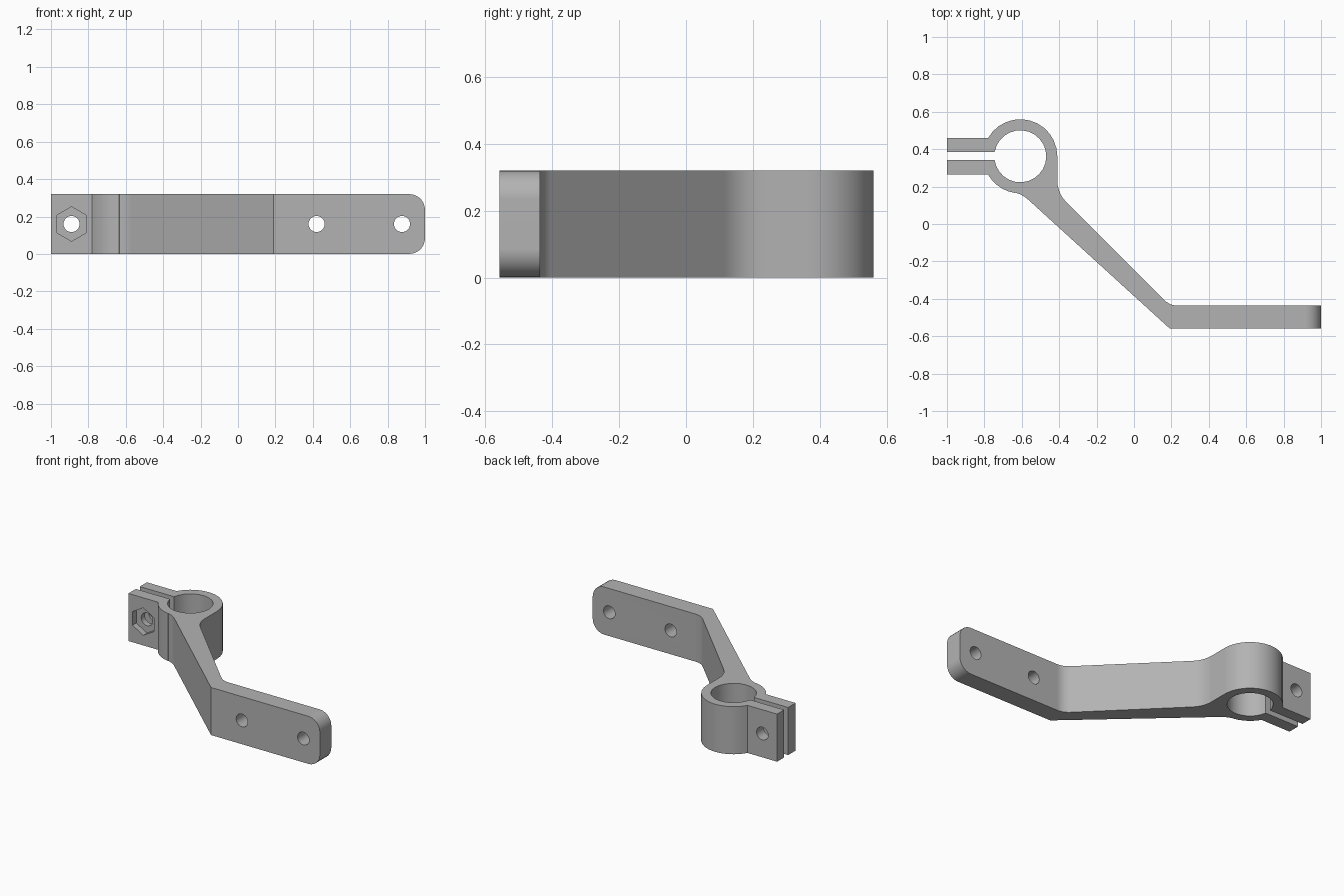
import bpy, bmesh
from math import cos, sin, pi, radians, atan2
from mathutils import Vector, Matrix

cube = bpy.data.objects.get("Cube")
if cube:
    bpy.data.objects.remove(cube)

HEIGHT = 0.32
MID = HEIGHT / 2
RING = Vector((-0.608, 0.362))
OUTER, INNER = 0.198, 0.139

grey = bpy.data.materials.new("plain_grey")
grey.use_nodes = True
grey.diffuse_color = (0.45, 0.45, 0.45, 1)
grey.node_tree.nodes["Principled BSDF"].inputs["Base Color"].default_value = grey.diffuse_color


def arc(centre, radius, start, end, steps):
    """Points along an arc, angles in degrees."""
    return [centre + radius * Vector((cos(a), sin(a)))
            for a in (radians(start + (end - start) * i / steps) for i in range(steps + 1))]


def fillet(before, corner, after, size, steps=5):
    """Rounded corner whose tangent points lie a given distance from the corner."""
    corner = Vector(corner)
    p = corner + (Vector(before) - corner).normalized() * size
    q = corner + (Vector(after) - corner).normalized() * size
    return [p * (1 - t) ** 2 + corner * 2 * t * (1 - t) + q * t ** 2
            for t in (i / steps for i in range(steps + 1))]


def make_object(name, bm):
    mesh = bpy.data.meshes.new(name)
    bm.to_mesh(mesh)
    bm.free()
    mesh.materials.append(grey)
    obj = bpy.data.objects.new(name, mesh)
    bpy.context.collection.objects.link(obj)
    return obj


def cutter(name, x, y, radius, depth, sides):
    """Prism lying along y, with a corner pointing up."""
    bm = bmesh.new()
    bmesh.ops.create_cone(bm, cap_ends=True, segments=sides, radius1=radius, radius2=radius,
                          depth=depth,
                          matrix=Matrix.Translation((x, y, MID)) @ Matrix.Rotation(pi / 2, 4, "X"))
    obj = make_object(name, bm)
    obj.hide_render = True
    return obj


# Plan outline: slotted ring with clamp tabs, slanting arm, mounting plate
slot_low, slot_high = 0.343, 0.385
tab_low, tab_high = 0.264, 0.46


def ring_angle(y, radius):
    """Angle on the left half of the ring at height y."""
    s = (y - RING.y) / radius
    return 180 - math_deg(atan2(s, (1 - s * s) ** 0.5))


def math_deg(a):
    return a * 180 / pi


outline = [Vector((-1, tab_low))]
outline += arc(RING, OUTER, ring_angle(tab_low, OUTER), 262, 5)
outline += fillet((-0.66, 0.175), (-0.595, 0.157), (0.19, -0.558), 0.04, 3)
outline += [Vector((0.19, -0.558)), Vector((1, -0.558)), Vector((1, -0.437))]
outline += fillet((1, -0.437), (0.192, -0.437), (-0.375, 0.13), 0.045)
outline += fillet((0.192, -0.437), (-0.41, 0.165), (-0.41, 0.36), 0.07)
outline += arc(RING, OUTER, 360, 360 + ring_angle(tab_high, OUTER), 12)
outline += [Vector((-1, tab_high)), Vector((-1, slot_high))]
outline += arc(RING, INNER, ring_angle(slot_high, INNER), ring_angle(slot_low, INNER) - 360, 24)
outline += [Vector((-1, slot_low))]

bm = bmesh.new()
base = bm.faces.new([bm.verts.new((p.x, p.y, 0)) for p in outline])
top = bmesh.ops.extrude_face_region(bm, geom=[base])["geom"]
bmesh.ops.translate(bm, vec=(0, 0, HEIGHT), verts=[v for v in top if isinstance(v, bmesh.types.BMVert)])
bmesh.ops.recalc_face_normals(bm, faces=bm.faces)

# Rounded end of the mounting plate
end_edges = [e for e in bm.edges
             if all(v.co.x > 0.99 for v in e.verts) and abs(e.verts[0].co.z - e.verts[1].co.z) < 0.01]
bmesh.ops.bevel(bm, geom=end_edges, offset=0.085, segments=7, profile=0.5, affect="EDGES")
bracket = make_object("clamp_bracket", bm)

# Screw holes, clamp bolt hole and hexagonal nut pocket
cutters = [cutter("plate_hole_inner", 0.42, -0.5, 0.043, 0.4, 24),
           cutter("plate_hole_outer", 0.877, -0.5, 0.043, 0.4, 24),
           cutter("bolt_hole", -0.89, 0.36, 0.043, 0.5, 24),
           cutter("nut_pocket", -0.89, tab_low, 0.092, 0.08, 6)]
bpy.context.view_layer.objects.active = bracket
bracket.select_set(True)
for c in cutters:
    mod = bracket.modifiers.new(c.name, "BOOLEAN")
    mod.operation, mod.solver, mod.object = "DIFFERENCE", "EXACT", c
    bpy.ops.object.modifier_apply(modifier=mod.name)
    bpy.data.objects.remove(c)

bpy.ops.object.shade_smooth_by_angle(angle=radians(30))
weighted = bracket.modifiers.new("even_shading", "WEIGHTED_NORMAL")
weighted.keep_sharp = True
